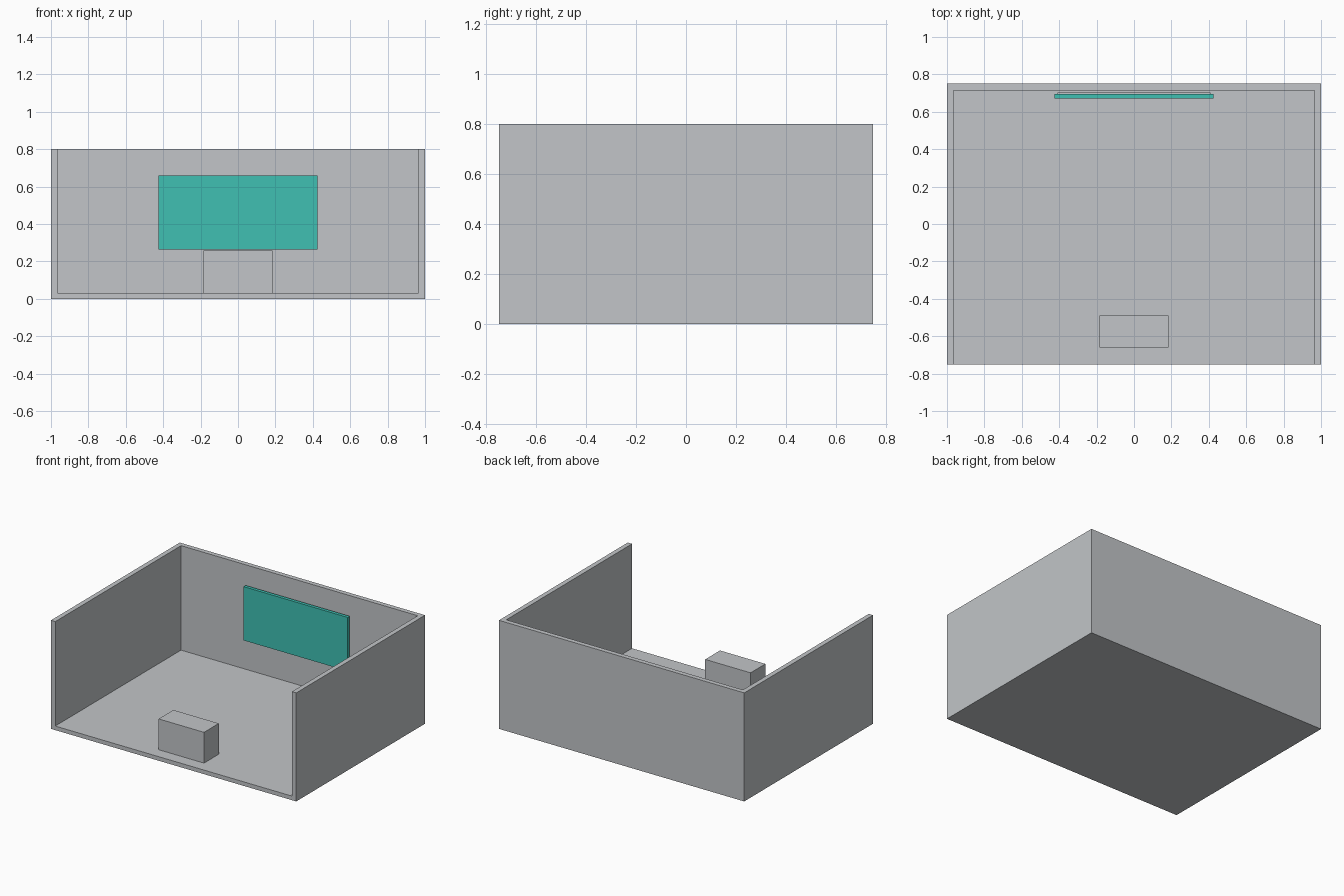
import bpy, bmesh

if "Cube" in bpy.data.objects:
    bpy.data.objects.remove(bpy.data.objects["Cube"])


def material(name, rgb):
    m = bpy.data.materials.new(name)
    m.diffuse_color = (*rgb, 1)
    m.use_nodes = True
    m.node_tree.nodes["Principled BSDF"].inputs["Base Color"].default_value = m.diffuse_color
    return m


grey = material("light grey", (0.54, 0.56, 0.58))
teal = material("teal", (0.05, 0.53, 0.45))


def prism(name, outline, z0, z1, mat):
    """Extrude a counter-clockwise floor outline from z0 up to z1."""
    bm = bmesh.new()
    base = bm.faces.new([bm.verts.new((x, y, z0)) for x, y in outline])
    top = bmesh.ops.extrude_face_region(bm, geom=[base])["geom"]
    bmesh.ops.translate(bm, vec=(0, 0, z1 - z0),
                        verts=[v for v in top if isinstance(v, bmesh.types.BMVert)])
    bmesh.ops.recalc_face_normals(bm, faces=bm.faces)
    mesh = bpy.data.meshes.new(name)
    bm.to_mesh(mesh)
    bm.free()
    mesh.materials.append(mat)
    ob = bpy.data.objects.new(name, mesh)
    bpy.context.collection.objects.link(ob)


def block(name, half_x, y0, y1, z0, z1, mat):
    prism(name, [(-half_x, y0), (half_x, y0), (half_x, y1), (-half_x, y1)], z0, z1, mat)


W, D, H = 1.0, 0.75, 0.80    # half width, half depth, height
T, FLOOR = 0.035, 0.03       # wall and floor thickness

# Room: floor slab with a U-shaped run of walls, open at the front
block("floor", W, -D, D, 0, FLOOR, grey)
prism("walls", [(-W, -D), (-W + T, -D), (-W + T, D - T), (W - T, D - T),
                (W - T, -D), (W, -D), (W, D), (-W, D)], FLOOR, H, grey)

# Desk near the open front
block("desk", 0.185, -0.66, -0.488, FLOOR, 0.257, grey)

# Wall screen with its slimmer backing board
block("screen", 0.425, 0.67, 0.694, 0.264, 0.66, teal)
block("screen_backing", 0.41, 0.694, 0.703, 0.28, 0.645, grey)
